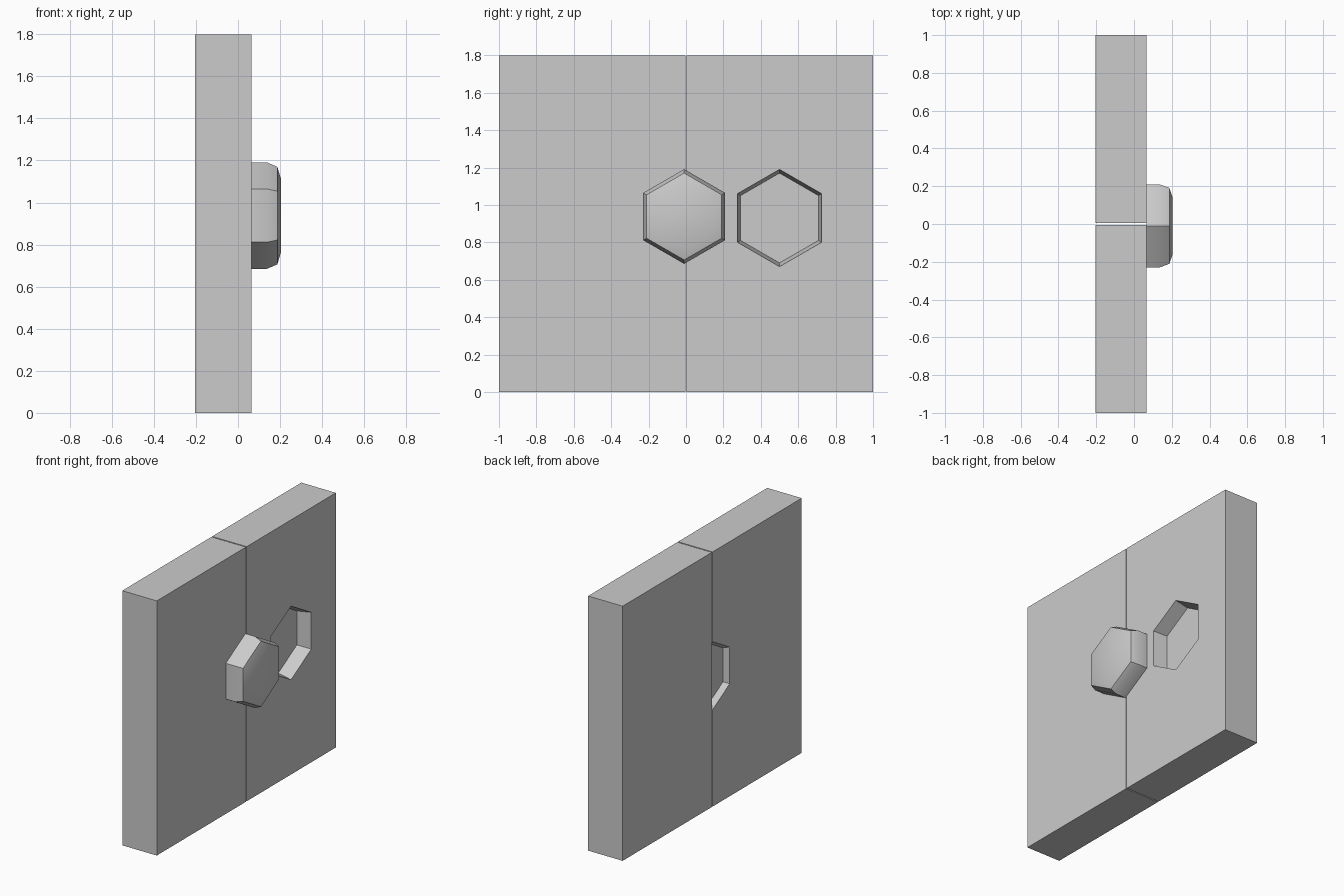
import bpy, bmesh
from math import sin, cos, pi, radians

if "Cube" in bpy.data.objects:
    bpy.data.objects.remove(bpy.data.objects["Cube"])

X0, X1, TOP, GAP = -0.205, 0.065, 1.8, 0.004


def make_object(name, bm):
    bmesh.ops.recalc_face_normals(bm, faces=bm.faces)
    mesh = bpy.data.meshes.new(name)
    bm.to_mesh(mesh)
    bm.free()
    ob = bpy.data.objects.new(name, mesh)
    bpy.context.collection.objects.link(ob)
    return ob


def make_box(name, y0, y1):
    bm = bmesh.new()
    bmesh.ops.create_cube(bm, size=1)
    for v in bm.verts:
        v.co = ((X0 + X1) / 2 + v.co.x * (X1 - X0),
                (y0 + y1) / 2 + v.co.y * (y1 - y0),
                TOP / 2 + v.co.z * TOP)
    return make_object(name, bm)


def hex_loft(name, y, z, profile):
    """Pointy-top hexagon lofted along x through (x, radius) stations."""
    bm = bmesh.new()
    rings = [[bm.verts.new((x, y + r * sin(i * pi / 3), z + r * cos(i * pi / 3)))
              for i in range(6)] for x, r in profile]
    for a, b in zip(rings, rings[1:]):
        for i in range(6):
            j = (i + 1) % 6
            bm.faces.new((a[i], a[j], b[j], b[i]))
    bm.faces.new(rings[0])
    bm.faces.new(rings[-1])
    return make_object(name, bm)


def select_only(ob):
    bpy.ops.object.select_all(action='DESELECT')
    ob.select_set(True)
    bpy.context.view_layer.objects.active = ob


def carve(ob, cutter):
    mod = ob.modifiers.new("recess", 'BOOLEAN')
    mod.operation = 'DIFFERENCE'
    mod.solver = 'EXACT'
    mod.object = cutter
    select_only(ob)
    bpy.ops.object.modifier_apply(modifier=mod.name)
    bpy.data.objects.remove(cutter)


# two wall panels with a thin seam between them
left_panel = make_box("left_panel", -1, -GAP)
right_panel = make_box("right_panel", GAP, 1)

# tapered hexagonal recess in the front of the right panel
carve(right_panel, hex_loft("front_cutter", 0.5, 0.93,
                            [(X1 - 0.1, 0.24), (X1, 0.26), (X1 + 0.05, 0.27)]))

# shallow half-hexagon notch in the back of the left panel, at the seam
carve(left_panel, hex_loft("back_cutter", 0.03, 0.925,
                           [(X0 - 0.05, 0.27), (X0, 0.26), (X0 + 0.04, 0.24)]))

# raised hexagonal lock with a softly domed face
lock = hex_loft("hex_lock", -0.01, 0.938,
                [(X1, 0.253), (0.138, 0.253), (0.187, 0.232), (0.205, 0.172)])
select_only(lock)
bpy.ops.object.shade_smooth_by_angle(angle=radians(30))
